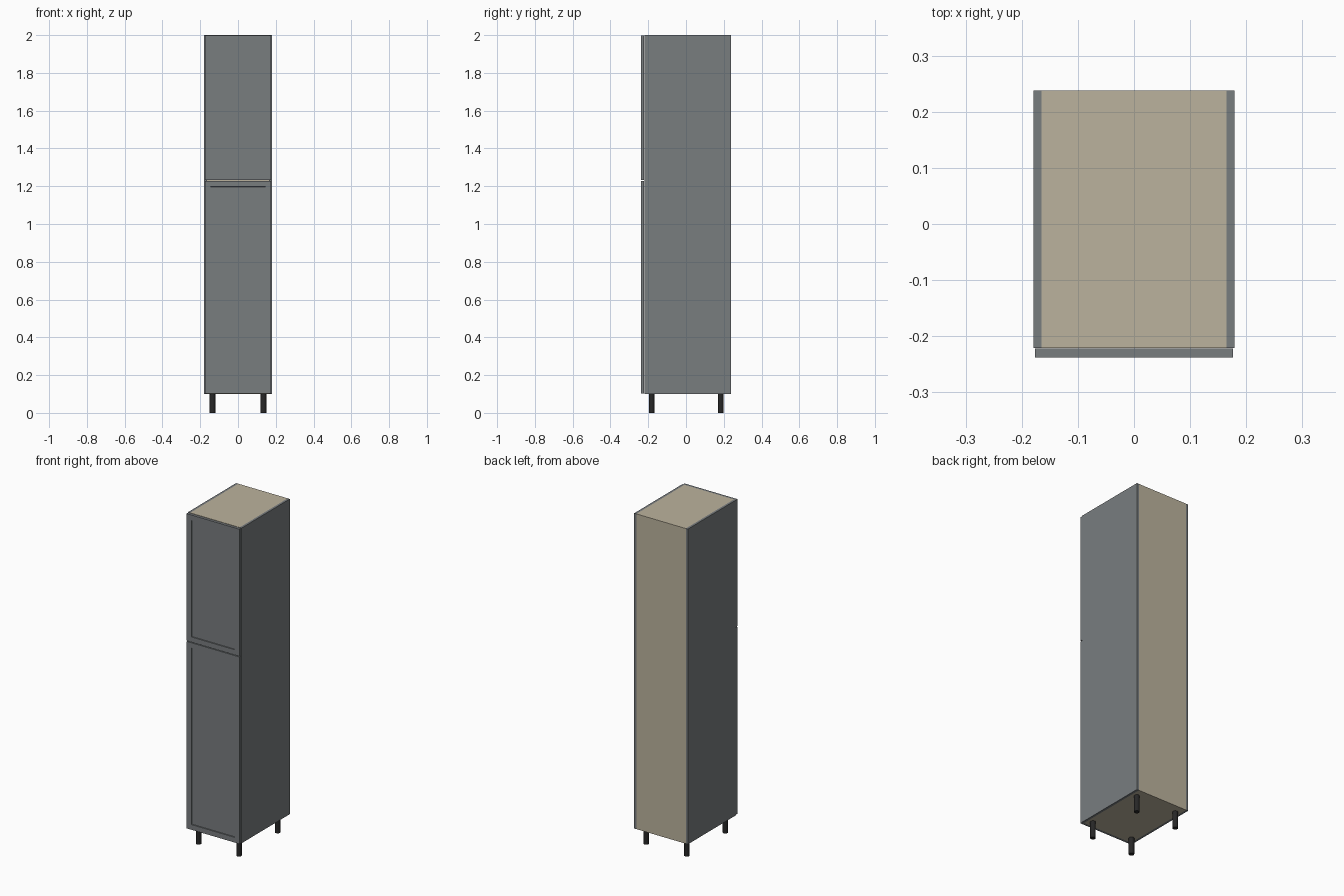
import bpy, bmesh

if "Cube" in bpy.data.objects:
    bpy.data.objects.remove(bpy.data.objects["Cube"])

def material(name, rgb):
    m = bpy.data.materials.new(name)
    m.diffuse_color = (*rgb, 1)
    m.use_nodes = True
    m.node_tree.nodes["Principled BSDF"].inputs["Base Color"].default_value = m.diffuse_color
    return m

GREY = material("grey_paint", (0.19, 0.205, 0.213))
BEIGE = material("beige_board", (0.50, 0.45, 0.34))
BLACK = material("black_plastic", (0.02, 0.02, 0.02))

W, D, T = 0.179, 0.238, 0.014      # half width, half depth, board thickness
Z0, Z1 = 0.10, 2.0                 # carcass bottom and top
DOOR_BACK = -0.222                 # plane where doors meet the carcass

def finish(bm, name, mat):
    me = bpy.data.meshes.new(name)
    bm.to_mesh(me)
    bm.free()
    me.materials.append(mat)
    ob = bpy.data.objects.new(name, me)
    bpy.context.collection.objects.link(ob)
    return ob

def box_bm(lo, hi):
    bm = bmesh.new()
    bmesh.ops.create_cube(bm, size=1)
    for v in bm.verts:
        v.co = [lo[i] + (v.co[i] + 0.5) * (hi[i] - lo[i]) for i in range(3)]
    return bm

def box(name, lo, hi, mat):
    return finish(box_bm(lo, hi), name, mat)

def door(name, z0, z1):
    # slab with a framed, recessed centre panel on the front face
    bm = box_bm((-0.176, -D, z0), (0.176, DOOR_BACK, z1))
    bm.normal_update()
    front = min(bm.faces, key=lambda f: f.calc_center_median().y)
    bmesh.ops.inset_region(bm, faces=[front], thickness=0.044)
    bmesh.ops.inset_region(bm, faces=[front], thickness=0.0005, depth=-0.006)
    return finish(bm, name, GREY)

# Side panels
for side, s in (("left", -1), ("right", 1)):
    xs = sorted((s * W, s * (W - T)))
    box(side + "_side_panel", (xs[0], DOOR_BACK + 0.001, Z0), (xs[1], D, Z1), GREY)

# Top, bottom, back and shelves
x = W - T
box("top_panel", (-x, DOOR_BACK + 0.001, Z1 - T), (x, D, Z1), BEIGE)
box("bottom_panel", (-x, DOOR_BACK + 0.001, Z0), (x, D, Z0 + T), BEIGE)
box("back_panel", (-x, D - 0.005, Z0 + T), (x, D, Z1 - T), BEIGE)
for i, z in enumerate((0.48, 0.85, 1.23, 1.61)):
    box(f"shelf_{i + 1}", (-x, -0.21, z - T / 2), (x, D - 0.005, z + T / 2), BEIGE)

# Doors
door("lower_door", Z0 + 0.0015, 1.2285)
door("upper_door", 1.2325, Z1 - 0.0015)

# Legs
for xn, lx in (("left", -0.135), ("right", 0.135)):
    for yn, ly in (("front", -0.182), ("back", 0.184)):
        bm = bmesh.new()
        bmesh.ops.create_cone(bm, cap_ends=True, segments=24, radius1=0.015,
                              radius2=0.015, depth=Z0)
        bmesh.ops.translate(bm, vec=(lx, ly, Z0 / 2), verts=bm.verts)
        for f in bm.faces:
            f.smooth = len(f.verts) == 4
        for e in bm.edges:
            e.smooth = all(f.smooth for f in e.link_faces)
        finish(bm, f"{yn}_{xn}_leg", BLACK)
